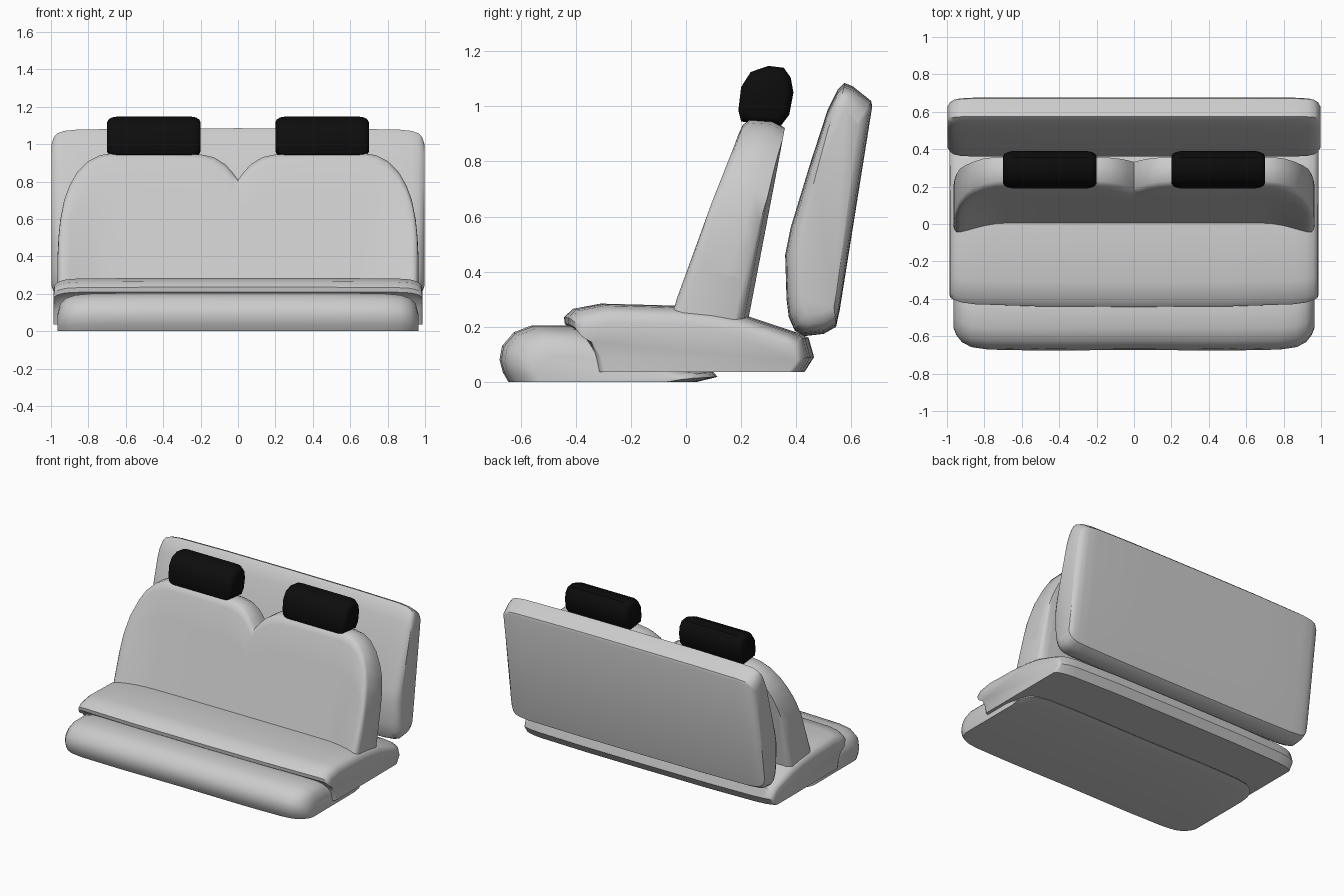
import bpy, bmesh, math

if "Cube" in bpy.data.objects:
    bpy.data.objects.remove(bpy.data.objects["Cube"])


def build(name, rings, angle=45, mat=None):
    """Skin a list of equal-length point rings and cap both ends."""
    bm = bmesh.new()
    vs = [[bm.verts.new(p) for p in r] for r in rings]
    n = len(vs[0])
    for a, b in zip(vs, vs[1:]):
        for i in range(n):
            j = (i + 1) % n
            bm.faces.new((a[i], a[j], b[j], b[i]))
    bm.faces.new(vs[0])
    bm.faces.new(vs[-1][::-1])
    bmesh.ops.recalc_face_normals(bm, faces=bm.faces)
    me = bpy.data.meshes.new(name)
    bm.to_mesh(me)
    bm.free()
    ob = bpy.data.objects.new(name, me)
    bpy.context.collection.objects.link(ob)
    if mat:
        me.materials.append(mat)
    bpy.ops.object.select_all(action='DESELECT')
    ob.select_set(True)
    bpy.context.view_layer.objects.active = ob
    bpy.ops.object.shade_smooth_by_angle(angle=math.radians(angle))
    return ob


def mirrored(sections):
    """Turn half sections (x first, x >= 0, rising) into a full-width list."""
    left = [(-s[0],) + tuple(s[1:]) for s in reversed(sections) if s[0] > 0]
    return left + list(sections)


def padded(name, profile, sections, centre, mid_x=0, **kw):
    """Side profile (y, z) lofted along x, shrinking toward centre at the ends."""
    cy, cz = centre
    rings = [[(mid_x + x, cy + (y - cy) * sy, cz + (z - cz) * sz) for y, z in profile]
             for x, sy, sz in mirrored(sections)]
    return build(name, rings, **kw)


# Front bolster with thin base running back under the seat
padded("front_bolster",
       [(-.645, 0), (-.665, .035), (-.677, .08), (-.668, .13), (-.625, .18), (-.56, .205),
        (-.42, .205), (-.3, .17), (.04, .04), (.1, .035), (.115, .018), (.04, 0)],
       [(0, .99, 1), (.5, 1, 1), (.78, .985, .98), (.87, .95, .94), (.92, .88, .86),
        (.95, .78, .72), (.965, .68, .45)], (-.3, 0))

# Seat cushion
padded("seat_cushion",
       [(-.345, .035), (-.36, .11), (-.395, .18), (-.44, .21), (-.443, .235), (-.41, .265),
        (-.31, .284), (-.05, .277), (.1, .262), (.22, .24), (.4, .18), (.445, .16),
        (.465, .09), (.43, .035)],
       [(0, 1, 1), (.5, .995, 1), (.85, .97, .99), (.92, .95, .97), (.96, .92, .92),
        (.98, .9, .85), (.987, .86, .72)], (.02, .04))

# Backrest: two humps with a notch, side wings reaching forward
# columns: x, top height, forward wing, edge rounding
columns = [(0, .81, 0, 0), (.03, .85, 0, 0), (.07, .893, 0, 0), (.13, .93, 0, 0),
           (.2, .945, 0, 0), (.45, .952, 0, 0), (.68, .95, 0, 0), (.74, .94, .004, 0),
           (.8, .91, .015, 0), (.86, .85, .032, 0), (.9, .78, .043, 0), (.93, .7, .05, 0),
           (.95, .6, .045, .01), (.96, .5, .03, .02), (.965, .4, .01, .03)]
rings = []
for x, top, wing, rim in mirrored(columns):
    def front(z):
        return .005 + (z - .27) * .295 - wing * min(1, max(0, (1 - z) / .73))

    def rear(z):
        return .225 + (z - .22) * .187 - rim - .02 * max(0, abs(x) - .8) / .165

    base = .2
    ring = [(x, front(z), z) for z in (base + (top - .05 - base) * k / 4 for k in range(5))]
    ring += [(x, front(top) + .001, top - .018), (x, front(top) + .025, top),
             (x, rear(top) - .05, top - .005), (x, rear(top) - .003, top - .03),
             (x, rear(base), base)]
    rings.append(ring)
build("backrest", rings, 48)

# Rear panel with a flat back face
padded("rear_panel",
       [(.36, .46), (.365, .3), (.373, .235), (.395, .185), (.43, .166), (.5, .174),
        (.545, .2), (.558, .26), (.676, 1.0), (.672, 1.02), (.605, 1.073), (.575, 1.085),
        (.55, 1.06), (.515, .99), (.45, .79), (.38, .56)],
       [(0, 1, 1), (.5, 1, .997), (.86, .995, .985), (.93, .97, .97), (.965, .92, .945),
        (.985, .83, .9), (.998, .68, .82)], (.52, .6), angle=35)

# Pair of black headrests
black = bpy.data.materials.new("black_fabric")
black.diffuse_color = (.004, .004, .004, 1)
black.use_nodes = True
black.node_tree.nodes["Principled BSDF"].inputs["Base Color"].default_value = black.diffuse_color
for side, label in ((-1, "left"), (1, "right")):
    padded(label + "_headrest",
           [(.2, .945), (.19, .985), (.2, 1.07), (.235, 1.125), (.3, 1.147), (.355, 1.14),
            (.38, 1.105), (.39, 1.05), (.375, .97), (.345, .93)],
           [(0, 1, 1), (.2, 1, 1), (.225, .95, .96), (.242, .86, .86), (.25, .72, .72)],
           (.29, 1.04), mid_x=side * .45, mat=black)
